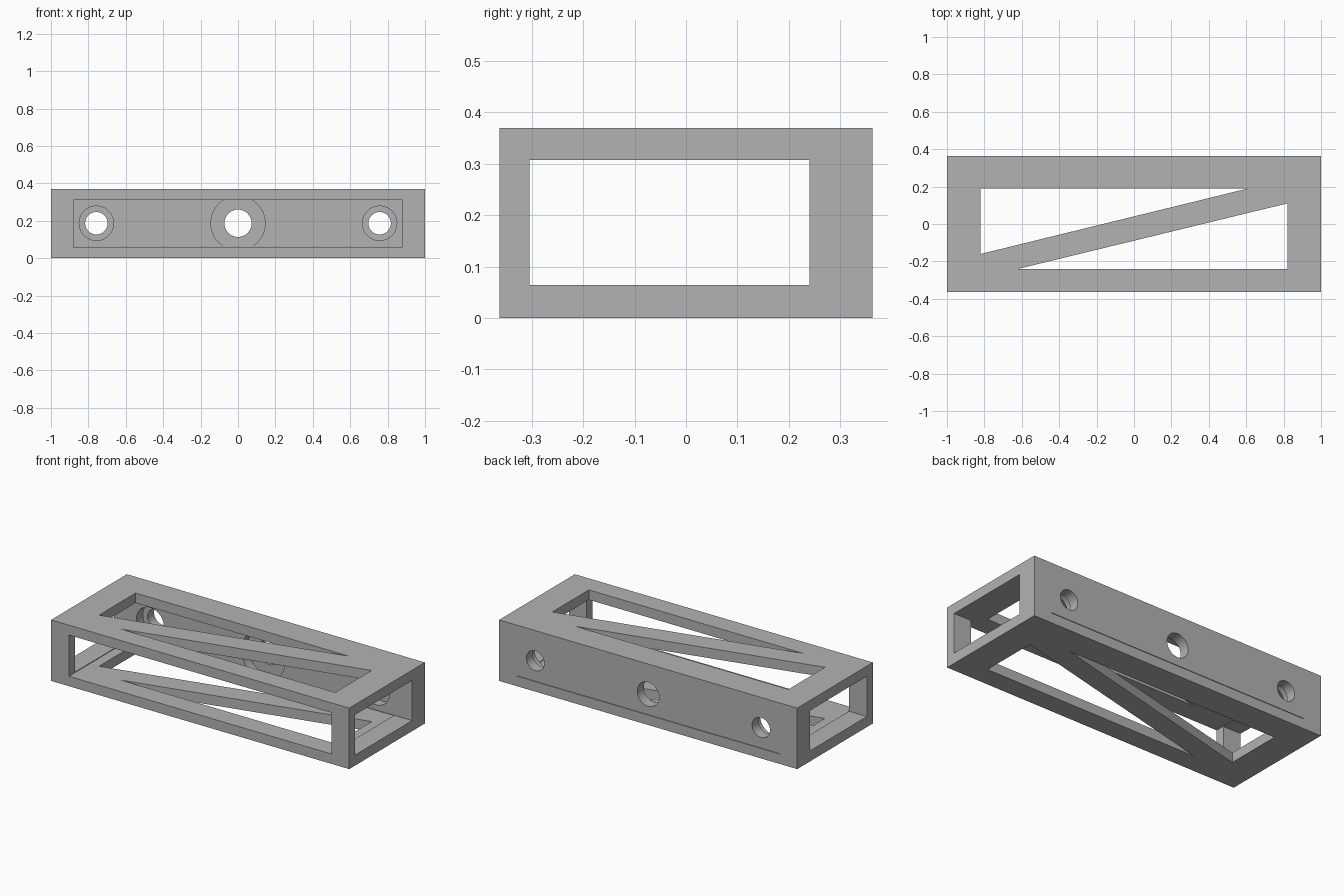
import bpy, bmesh, math
from mathutils import Matrix, Vector

default = bpy.data.objects.get("Cube")
if default:
    bpy.data.objects.remove(default, do_unlink=True)

W, D, H = 2.0, 0.725, 0.37
MID = 0.187

grey = bpy.data.materials.new("plain_grey")
grey.use_nodes = True
colour = (0.45, 0.45, 0.45, 1)
grey.diffuse_color = colour
grey.node_tree.nodes["Principled BSDF"].inputs["Base Color"].default_value = colour


def finish(name, bm):
    bmesh.ops.recalc_face_normals(bm, faces=bm.faces)
    mesh = bpy.data.meshes.new(name)
    bm.to_mesh(mesh)
    bm.free()
    obj = bpy.data.objects.new(name, mesh)
    bpy.context.collection.objects.link(obj)
    mesh.materials.append(grey)
    return obj


def box(name, lo, hi):
    bm = bmesh.new()
    lo, hi = Vector(lo), Vector(hi)
    bmesh.ops.create_cube(bm, size=1, matrix=Matrix.Translation((lo + hi) / 2)
                          @ Matrix.Diagonal((*(hi - lo), 1)))
    return finish(name, bm)


def bore(name, x, radius, y0, y1):
    bm = bmesh.new()
    place = Matrix.Translation((x, (y0 + y1) / 2, MID)) @ Matrix.Rotation(math.pi / 2, 4, 'X')
    bmesh.ops.create_cone(bm, cap_ends=True, segments=64, radius1=radius,
                          radius2=radius, depth=y1 - y0, matrix=place)
    return finish(name, bm)


def prism(name, points):
    bm = bmesh.new()
    face = bm.faces.new([bm.verts.new((x, y, -0.1)) for x, y in points])
    up = bmesh.ops.extrude_face_region(bm, geom=[face])["geom"]
    bmesh.ops.translate(bm, vec=(0, 0, 0.6),
                        verts=[v for v in up if isinstance(v, bmesh.types.BMVert)])
    return finish(name, bm)


# Outer block
body = box("truss_bracket", (-W / 2, -D / 2, 0), (W / 2, D / 2, H))

# Lengthwise tunnel, front opening and thin slit along the back wall
cutters = [
    box("tunnel_cutter", (-1.2, -0.305, 0.064), (1.2, 0.24, 0.308)),
    box("front_cutter", (-0.88, -0.5, 0.06), (0.88, 0.235, 0.31)),
    box("slit_cutter", (-0.88, 0.2, 0.06), (0.88, 0.5, 0.063)),
]

# Triangular windows either side of the diagonal brace, through both plates
cutters.append(prism("rear_window_cutter", [(-0.82, 0.19), (-0.82, -0.16), (0.61, 0.19)]))
cutters.append(prism("front_window_cutter", [(0.82, -0.24), (0.82, 0.11), (-0.62, -0.24)]))

# Mounting holes, counterbored from inside
for x, small, large in ((-0.757, 0.06, 0.092), (0, 0.073, 0.145), (0.757, 0.06, 0.092)):
    cutters.append(bore("hole_cutter", x, small, 0.2, 0.5))
    cutters.append(bore("counterbore_cutter", x, large, 0.23, 0.3))

bpy.ops.object.select_all(action='DESELECT')
body.select_set(True)
bpy.context.view_layer.objects.active = body
for cutter in cutters:
    cutter.hide_render = True
    mod = body.modifiers.new("cut", 'BOOLEAN')
    mod.operation = 'DIFFERENCE'
    mod.solver = 'EXACT'
    mod.object = cutter
    bpy.ops.object.modifier_apply(modifier=mod.name)
    bpy.data.objects.remove(cutter, do_unlink=True)

bpy.ops.object.shade_smooth_by_angle(angle=math.radians(30))
